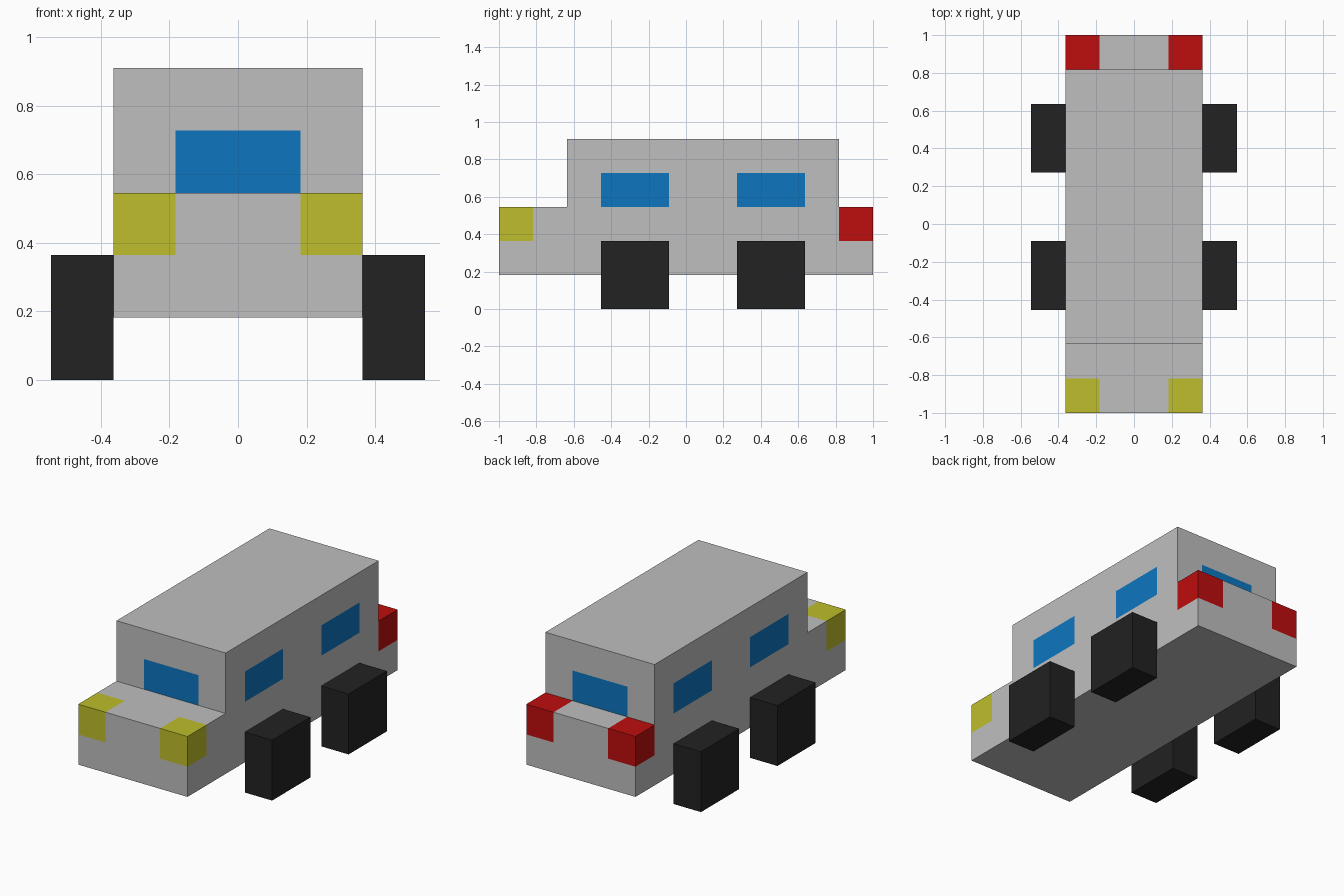
import bpy, bmesh
from mathutils import Vector

U = 2 / 11  # modelling unit: the van is 11 units long

if "Cube" in bpy.data.objects:
    bpy.data.objects.remove(bpy.data.objects["Cube"])


def make_material(name, rgb):
    mat = bpy.data.materials.new(name)
    mat.use_nodes = True
    mat.diffuse_color = (*rgb, 1)
    mat.node_tree.nodes["Principled BSDF"].inputs["Base Color"].default_value = (*rgb, 1)
    return mat


grey = make_material("body grey", (0.52, 0.52, 0.52))
blue = make_material("window blue", (0.004, 0.181, 0.527))
yellow = make_material("headlight yellow", (0.515, 0.515, 0.025))
red = make_material("tail light red", (0.515, 0.004, 0.004))
black = make_material("tyre black", (0.016, 0.016, 0.016))


def finish(name, bm, materials):
    bmesh.ops.recalc_face_normals(bm, faces=bm.faces)
    bmesh.ops.scale(bm, vec=(U, U, U), verts=bm.verts)
    mesh = bpy.data.meshes.new(name)
    bm.to_mesh(mesh)
    bm.free()
    for mat in materials:
        mesh.materials.append(mat)
    obj = bpy.data.objects.new(name, mesh)
    bpy.context.collection.objects.link(obj)
    return obj


def body_colour(c):
    """Material slot for a body face, from its centre in units."""
    side = abs(c.x) > 1.99
    end_wall = abs(c.y + 3.5) < 0.01 or abs(c.y - 4.5) < 0.01
    if 3.01 < c.z < 4:
        if side and (-2.5 < c.y < -0.5 or 1.5 < c.y < 3.5):
            return 1
        if end_wall and abs(c.x) < 1:
            return 1
    if abs(c.x) > 1 and 2 < c.z < 3.01:
        if c.y < -4.51:
            return 2
        if c.y > 4.51:
            return 3
    return 0


# Body: side profile (y, z) extruded across the width
profile = [(-5.5, 1), (5.5, 1), (5.5, 3), (4.5, 3), (4.5, 5), (-3.5, 5), (-3.5, 3), (-5.5, 3)]
bm = bmesh.new()
face = bm.faces.new([bm.verts.new((-2, y, z)) for y, z in profile])
side = bmesh.ops.extrude_face_region(bm, geom=[face])
bmesh.ops.translate(bm, vec=(4, 0, 0),
                    verts=[v for v in side["geom"] if isinstance(v, bmesh.types.BMVert)])

# Cut the outlines of the windows and lights into the faces
cuts = [(-1, 1), (-4.5, -3.5, -2.5, -0.5, 1.5, 3.5, 4.5), (2, 3, 4)]
for axis, positions in enumerate(cuts):
    normal = Vector((0, 0, 0))
    normal[axis] = 1
    for p in positions:
        bmesh.ops.bisect_plane(bm, geom=bm.verts[:] + bm.edges[:] + bm.faces[:],
                               dist=1e-4, plane_co=normal * p, plane_no=normal)
for f in bm.faces:
    f.material_index = body_colour(f.calc_center_median())
finish("van_body", bm, [grey, blue, yellow, red])

# Wheels: four square blocks against the body sides
for end, y in (("front", -1.5), ("rear", 2.5)):
    for hand, x in (("left", 2.5), ("right", -2.5)):
        bm = bmesh.new()
        bmesh.ops.create_cube(bm, size=1)
        bmesh.ops.scale(bm, vec=(1, 2, 2), verts=bm.verts)
        bmesh.ops.translate(bm, vec=(x, y, 1), verts=bm.verts)
        finish(f"{end}_{hand}_wheel", bm, [black])
